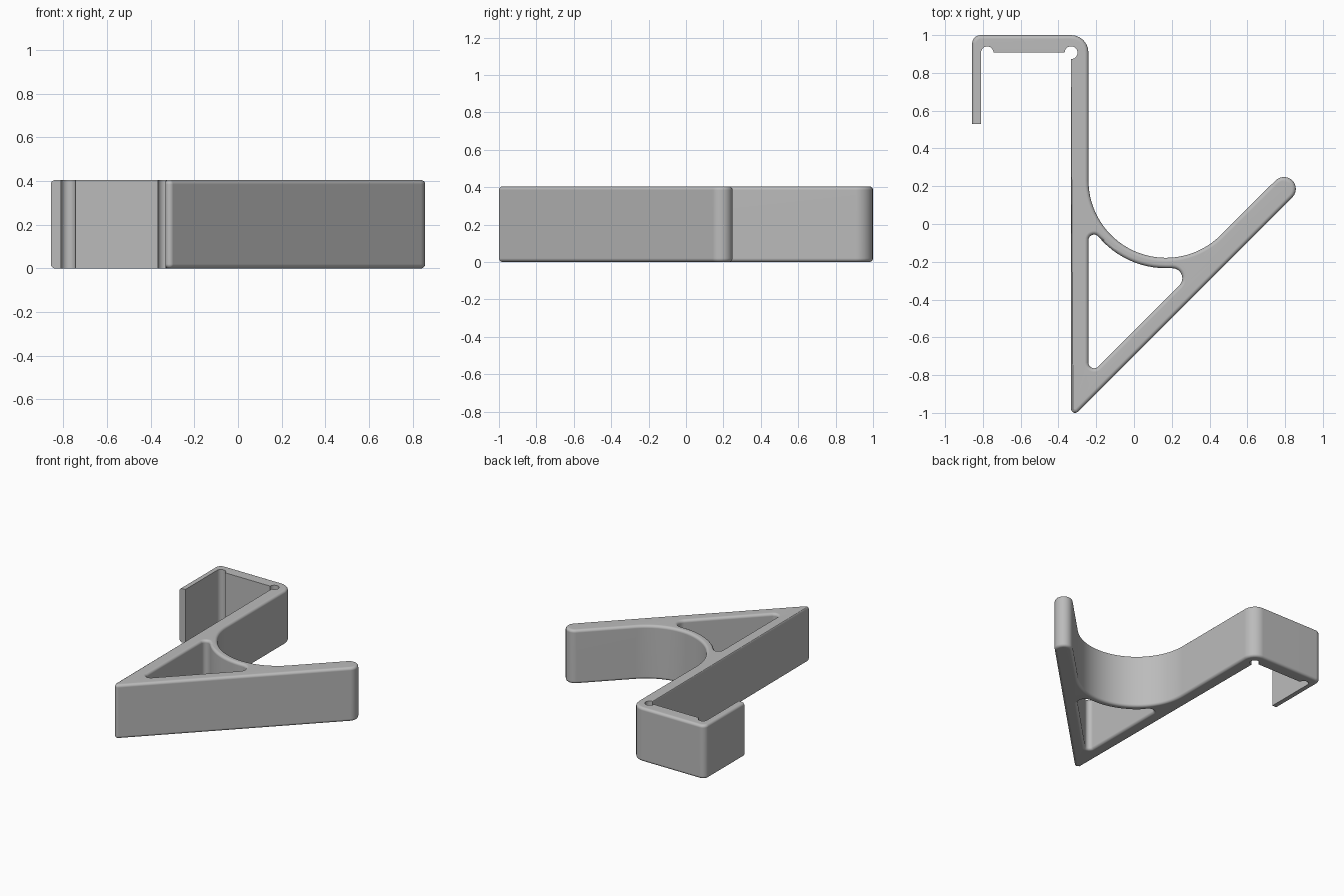
import bpy, bmesh, math
from mathutils import Vector

cube = bpy.data.objects.get("Cube")
if cube:
    bpy.data.objects.remove(cube, do_unlink=True)

HEIGHT, ROUND, STEPS = 0.405, 0.02, 5


def arc(cx, cy, r, start, end):
    """Points along an arc, angles in degrees."""
    n = max(6, int(abs(end - start) / (4 if r > 0.2 else 15)))
    angles = [math.radians(start + (end - start) * i / n) for i in range(n + 1)]
    return [Vector((cx + r * math.cos(a), cy + r * math.sin(a))) for a in angles]


# Outer outline, counterclockwise: edges that are rounded over, then square ones
soft = (arc(-0.312, -0.979, 0.021, 180, 315)       # pointed foot
        + arc(0.794, 0.186, 0.063, -45, 135)       # arm tip
        + arc(0.169, 0.231, 0.41, 315, 180)        # cradle
        + arc(-0.333, 0.908, 0.092, 0, 90)         # clip shoulder
        + arc(-0.812, 0.955, 0.045, 90, 180))      # clip corner
soft.append(Vector((-0.857, 0.53)))
square = [Vector((-0.81, 0.53))]
square += arc(-0.777, 0.907, 0.033, 180, 0)        # inner relief notch
square += arc(-0.333, 0.907, 0.034, 180, -90)      # stem relief notch
outline = soft + square
outline_soft = [True] * (len(soft) - 1) + [False] * (len(square) + 1)

# Triangular window, clockwise
window = (arc(-0.211, -0.086, 0.03, 180, 39.8)
          + arc(0.169, 0.231, 0.465, 219.8, 270)
          + arc(0.203, -0.287, 0.053, 90, -45)
          + arc(-0.211, -0.734, 0.03, 315, 180))


def clean(points, flags):
    """Drop points that coincide with the previous one."""
    kept = [(p, f) for i, (p, f) in enumerate(zip(points, flags))
            if (p - points[i - 1]).length > 1e-4]
    return [k[0] for k in kept], [k[1] for k in kept]


def shifts(points, flags):
    """Unit inset of each point, moving only the edges flagged as rounded."""
    n, result = len(points), []
    for i in range(n):
        a = (points[i] - points[i - 1]).normalized()
        b = (points[(i + 1) % n] - points[i]).normalized()
        na, nb = Vector((-a.y, a.x)), Vector((-b.y, b.x))
        da, db = float(flags[i - 1]), float(flags[i])
        cross = na.x * nb.y - na.y * nb.x
        if abs(cross) < 0.6:
            mid = (na + nb).normalized()
            result.append(mid * (da + db) / 2 / mid.dot(na))
        else:
            result.append(Vector((da * nb.y - db * na.y, db * na.x - da * nb.x)) / cross)
    return result


# Inset and height of each ring from bottom to top
turn = [math.pi / 2 * i / STEPS for i in range(STEPS + 1)]
upper = [(ROUND * (1 - math.cos(t)), HEIGHT - ROUND * (1 - math.sin(t))) for t in turn]
levels = [(d, HEIGHT - z) for d, z in reversed(upper)] + upper

bm = bmesh.new()
caps = {0: [], len(levels) - 1: []}
for points, flags in ((outline, outline_soft), (window, [True] * len(window))):
    points, flags = clean(points, flags)
    n, moves = len(points), shifts(points, flags)
    rings = [[bm.verts.new((*(p + m * d), z)) for p, m in zip(points, moves)]
             for d, z in levels]
    for low, high in zip(rings, rings[1:]):
        for i in range(n):
            j = (i + 1) % n
            bm.faces.new((low[i], low[j], high[j], high[i]))
    for k in caps:
        caps[k] += [bm.edges.get((rings[k][i], rings[k][(i + 1) % n])) for i in range(n)]

# Flat top and bottom around the window
for edges in caps.values():
    bmesh.ops.triangle_fill(bm, edges=edges, use_beauty=True)
bmesh.ops.recalc_face_normals(bm, faces=bm.faces)

mesh = bpy.data.meshes.new("clip_hook")
bm.to_mesh(mesh)
bm.free()

grey = bpy.data.materials.new("plain_grey")
grey.use_nodes = True
colour = (0.5, 0.5, 0.5, 1)
grey.diffuse_color = colour
grey.node_tree.nodes["Principled BSDF"].inputs["Base Color"].default_value = colour
mesh.materials.append(grey)

hook = bpy.data.objects.new("clip_hook", mesh)
bpy.context.collection.objects.link(hook)
bpy.context.view_layer.objects.active = hook
hook.select_set(True)
bpy.ops.object.shade_smooth_by_angle(angle=math.radians(32))
weighted = hook.modifiers.new("even_shading", 'WEIGHTED_NORMAL')
weighted.keep_sharp = True
